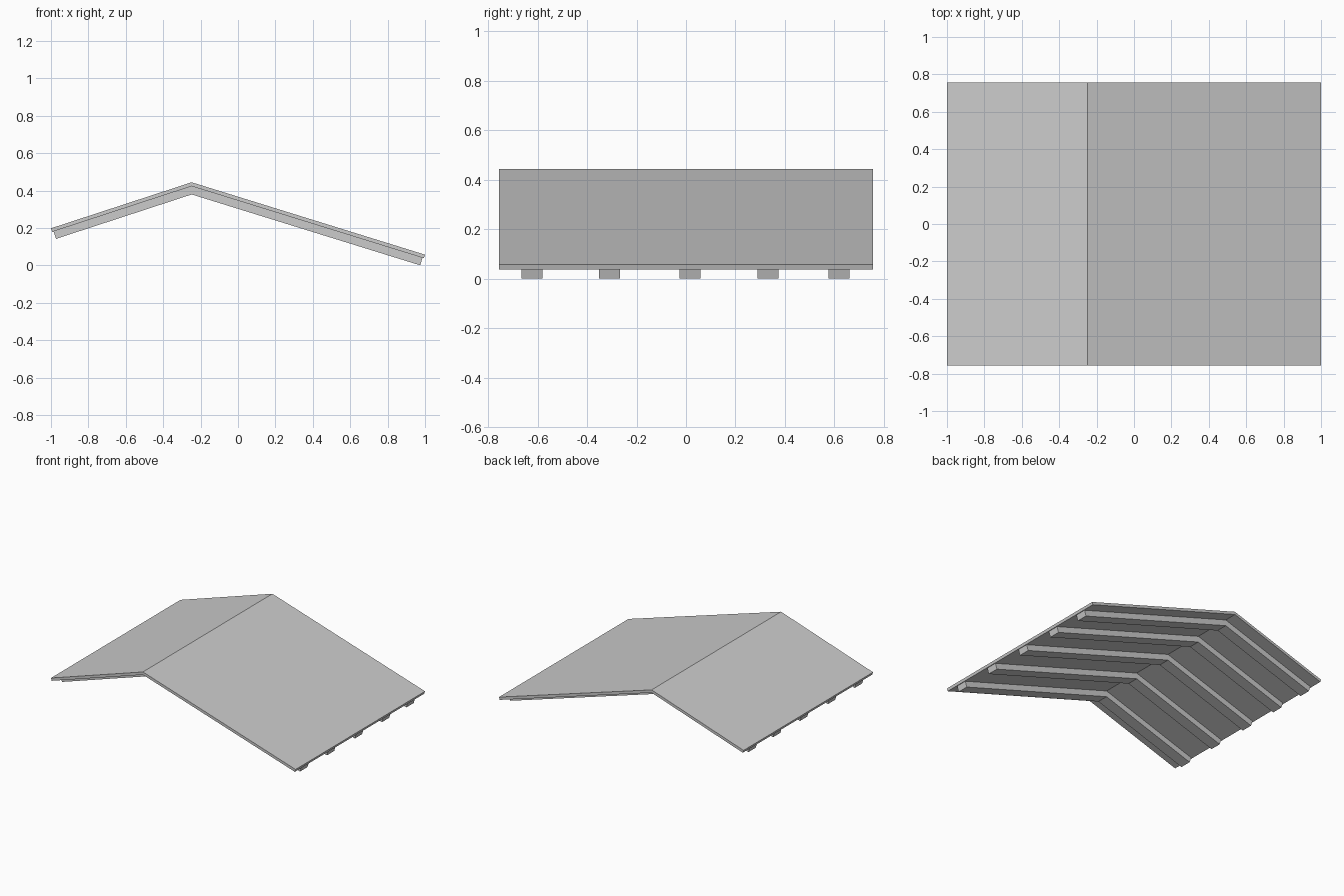
import bpy, bmesh
from mathutils import Vector

if "Cube" in bpy.data.objects:
    bpy.data.objects.remove(bpy.data.objects["Cube"])

# Top line of the roof in the xz plane: short eave, ridge, long eave
LEFT, RIDGE, RIGHT = Vector((-1, 0.198)), Vector((-0.248, 0.444)), Vector((1, 0.057))
U = (RIDGE - LEFT).normalized()
V = (RIGHT - RIDGE).normalized()
NU, NV = Vector((U.y, -U.x)), Vector((V.y, -V.x))   # pointing down, square to each slope
MITRE = (NU + NV) / (1 + NU.dot(NV))


def line(depth, inset):
    """Bent roof line, pushed down by depth and shortened at the eaves."""
    return [LEFT + U * inset + NU * depth,
            RIDGE + MITRE * depth,
            RIGHT - V * inset + NV * depth]


def bent_bar(name, top, bottom, inset, y, width):
    """Bent profile between two depths, extruded along y."""
    upper, lower = line(top, inset), line(bottom, inset)
    bm = bmesh.new()
    a, b = [[[bm.verts.new((p.x, yy, p.y)) for p in row] for row in (upper, lower)]
            for yy in (y - width / 2, y + width / 2)]
    for i in range(2):
        bm.faces.new((a[0][i], a[0][i + 1], a[1][i + 1], a[1][i]))
        bm.faces.new((b[0][i], b[0][i + 1], b[1][i + 1], b[1][i]))
        for r in range(2):
            bm.faces.new((a[r][i], a[r][i + 1], b[r][i + 1], b[r][i]))
    for e in (0, 2):
        bm.faces.new((a[0][e], a[1][e], b[1][e], b[0][e]))
    bmesh.ops.recalc_face_normals(bm, faces=bm.faces)
    mesh = bpy.data.meshes.new(name)
    bm.to_mesh(mesh)
    bm.free()
    obj = bpy.data.objects.new(name, mesh)
    bpy.context.collection.objects.link(obj)
    return obj


# Roof covering
bent_bar("roof_panel", 0, 0.02, 0, 0, 1.512)

# Rafters underneath
for i, y in enumerate((-0.623, -0.31, 0.016, 0.332, 0.618)):
    bent_bar(f"rafter_{i + 1}", 0.02, 0.062, 0.008, y, 0.085)
